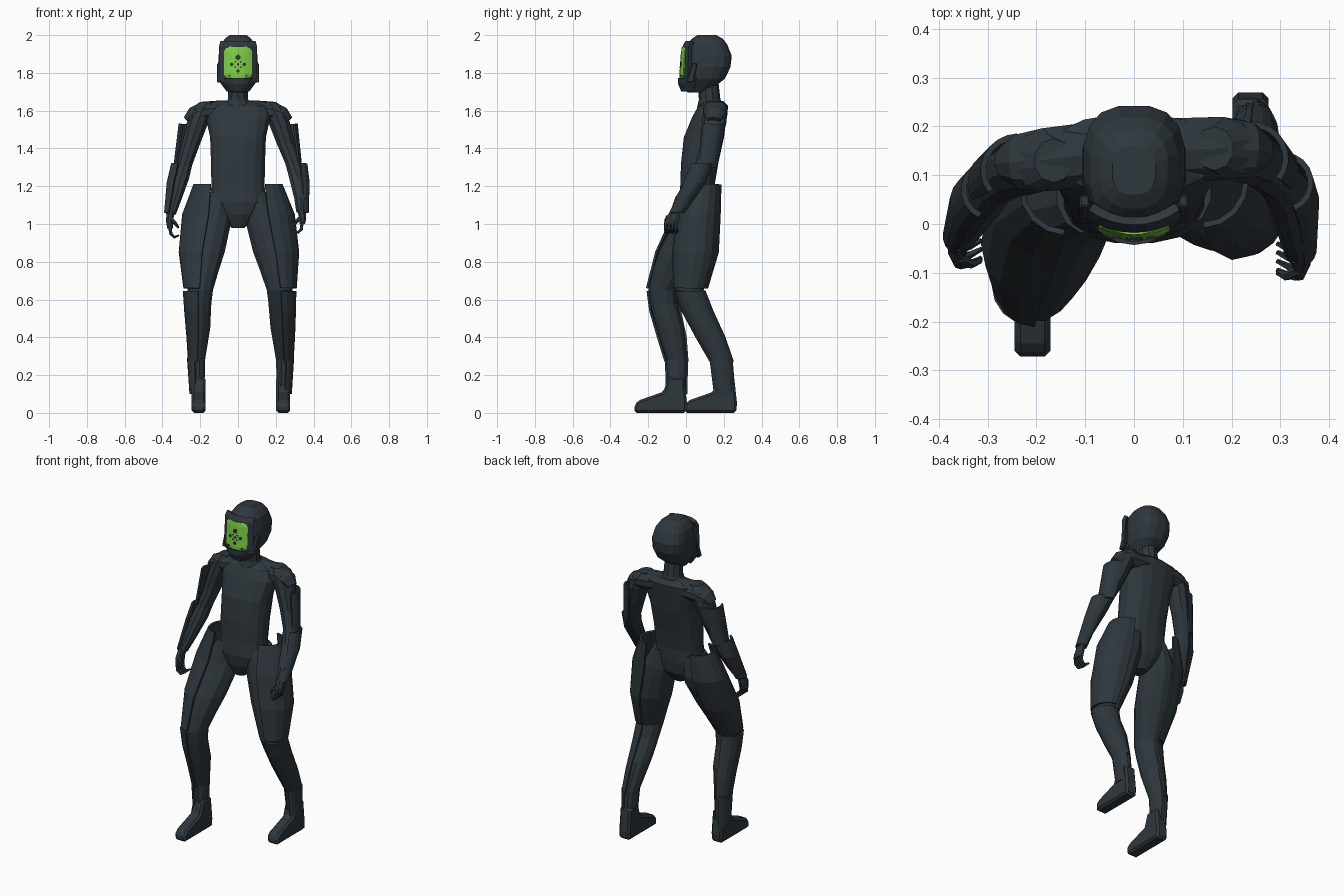
import bpy, bmesh, math
from mathutils import Vector


def material(name, rgb):
    m = bpy.data.materials.new(name)
    m.diffuse_color = (*rgb, 1)
    return m


SLATE = material("dark slate", (0.028, 0.038, 0.046))
GREEN = material("bright green", (0.21, 0.62, 0.06))


def finish(name, bm, mat):
    me = bpy.data.meshes.new(name)
    bm.to_mesh(me)
    bm.free()
    me.materials.append(mat)
    ob = bpy.data.objects.new(name, me)
    bpy.context.collection.objects.link(ob)
    return ob


def loft(name, rings, n=10, arc=None, power=1.0, tracked=False, thick=0.012, mat=SLATE):
    """Skin rings (x, y, z, rx, ry). arc=(mid, half) in degrees makes an open shell."""
    bm = bmesh.new()
    rows = []
    for i, (x, y, z, rx, ry) in enumerate(rings):
        quat = None
        if tracked:
            a, b = rings[max(i - 1, 0)], rings[min(i + 1, len(rings) - 1)]
            quat = (Vector(b[:3]) - Vector(a[:3])).to_track_quat('Z', 'Y')
        row = []
        for k in range(n + 1 if arc else n):
            if arc:
                t = math.radians(arc[0] - arc[1] + 2 * arc[1] * k / n)
            else:
                t = 2 * math.pi * (k + 0.5) / n
            c, s = math.cos(t), math.sin(t)
            p = Vector((math.copysign(abs(c) ** power, c) * rx,
                        math.copysign(abs(s) ** power, s) * ry, 0))
            if quat:
                p.rotate(quat)
            row.append(bm.verts.new(p + Vector((x, y, z))))
        rows.append(row)
    for r0, r1 in zip(rows, rows[1:]):
        m = len(r0)
        for k in range(n):
            bm.faces.new((r0[k], r0[(k + 1) % m], r1[(k + 1) % m], r1[k]))
    if not arc:
        bm.faces.new(rows[0])
        bm.faces.new(rows[-1])
    bmesh.ops.recalc_face_normals(bm, faces=bm.faces)
    ob = finish(name, bm, mat)
    if arc:
        mod = ob.modifiers.new("thickness", 'SOLIDIFY')
        mod.thickness, mod.offset = thick, 0
    return ob


def prism(name, profile, x0, x1, bevel=0.012):
    """Extrude a (y, z) side profile across x."""
    bm = bmesh.new()
    f = bm.faces.new([bm.verts.new((x0, y, z)) for y, z in profile])
    ext = bmesh.ops.extrude_face_region(bm, geom=[f])
    vs = [v for v in ext["geom"] if isinstance(v, bmesh.types.BMVert)]
    bmesh.ops.translate(bm, verts=vs, vec=(x1 - x0, 0, 0))
    bmesh.ops.recalc_face_normals(bm, faces=bm.faces)
    ob = finish(name, bm, SLATE)
    mod = ob.modifiers.new("bevel", 'BEVEL')
    mod.width, mod.segments = bevel, 1
    return ob


def rings(centres, radii):
    return [(*c, *r) for c, r in zip(centres, radii)]


# Head, neck, torso and shoulder yoke
loft("helmet", [(0, .11, 2.0, .045, .05), (0, .113, 1.982, .07, .082), (0, .112, 1.95, .092, .108),
                (0, .125, 1.89, .105, .119), (0, .12, 1.83, .107, .117), (0, .1, 1.77, .092, .108),
                (0, .065, 1.715, .055, .075), (0, .06, 1.695, .04, .05)], n=16, power=.75)
loft("neck", [(0, .135, 1.6, .085, .08), (0, .125, 1.66, .057, .057), (0, .115, 1.77, .052, .055)])
loft("torso", [(0, .15, 1.65, .09, .05), (0, .145, 1.625, .165, .08), (0, .125, 1.57, .175, .092),
               (0, .095, 1.46, .15, .108), (0, .072, 1.32, .145, .1), (0, .06, 1.2, .143, .092),
               (0, .055, 1.12, .15, .095), (0, .055, 1.05, .105, .085), (0, .045, .98, .035, .045)],
     n=16, power=.8)
loft("shoulder_yoke", [(-.265, .125, 1.545, .035, .03), (-.235, .128, 1.575, .058, .045),
                       (-.18, .132, 1.592, .068, .056), (-.08, .145, 1.6, .068, .055),
                       (.08, .152, 1.6, .068, .055), (.18, .155, 1.592, .068, .056),
                       (.235, .152, 1.575, .058, .045), (.265, .148, 1.545, .035, .03)], tracked=True)

# Face: frame, mask, jaw guard and painted marks
loft("face_frame", [(0, .135, 1.965, .14, .128), (0, .13, 1.94, .15, .138), (0, .13, 1.75, .15, .146)],
     n=8, arc=(-90, 39), thick=.02)
loft("face_mask", [(0, .13, 1.937, .12, .146), (0, .13, 1.915, .15, .149), (0, .13, 1.79, .15, .158),
                   (0, .13, 1.765, .11, .158)], n=8, arc=(-90, 28), thick=.012, mat=GREEN)
loft("jaw_guard", [(0, .06, 1.772, .1, .097), (0, .055, 1.745, .085, .092), (0, .045, 1.705, .055, .065)],
     n=10, arc=(-90, 88))
for i, (x, z, r) in enumerate([(0, 1.882, .015), (-.033, 1.845, .01), (.033, 1.845, .01),
                               (0, 1.845, .007), (-.014, 1.858, .005), (.014, 1.858, .005),
                               (-.014, 1.83, .005), (.014, 1.83, .005), (0, 1.81, .01),
                               (-.045, 1.785, .006), (.045, 1.785, .006)]):
    ry = .149 + .009 * (1.915 - z) / .125
    y = .13 - ry * math.sqrt(1 - (x / .15) ** 2) - .006
    loft(f"face_mark_{i}", [(x, y + .004, z, r, r), (x, y - .003, z, r, r)], n=6, tracked=True)
for s in (-1, 1):
    prism(f"cheek_guard_{s}", [(.06, 1.85), (.035, 1.85), (.0, 1.75), (.04, 1.75)],
          s * .09, s * .112, .004)

# Limb centre lines for the striding pose (left is -x)
ARM = {"left": [(-.165, .13, 1.645), (-.185, .13, 1.615), (-.213, .125, 1.54), (-.25, .11, 1.42),
                (-.285, .085, 1.31), (-.305, .06, 1.24), (-.335, .01, 1.13), (-.355, -.03, 1.05)],
       "right": [(.165, .155, 1.645), (.185, .155, 1.615), (.217, .15, 1.54), (.255, .13, 1.42),
                 (.292, .10, 1.32), (.315, .065, 1.25), (.333, -.015, 1.14), (.335, -.055, 1.06)]}
ARM_R = [(.04, .045), (.06, .063), (.06, .065), (.05, .055), (.044, .05), (.048, .052), (.038, .042), (.027, .03)]
LEG = {"left": [(-.095, .06, 1.17), (-.13, .05, 1.05), (-.145, .03, .99), (-.175, -.04, .85), (-.19, -.085, .75),
                (-.2, -.125, .65), (-.205, -.12, .58), (-.205, -.085, .45), (-.215, -.05, .28), (-.21, -.05, .12)],
       "right": [(.095, .07, 1.17), (.13, .065, 1.05), (.15, .06, .99), (.185, .05, .85), (.205, .035, .75),
                 (.22, .02, .65), (.225, .045, .58), (.23, .11, .45), (.242, .185, .28), (.238, .205, .12)]}
LEG_R = [(.065, .08), (.1, .1), (.108, .106), (.108, .108), (.09, .095), (.07, .076),
         (.066, .072), (.06, .074), (.042, .055), (.034, .05)]

# Armour shells: start points are stood off from the limbs
SHELL = {
    "left": {"thigh": [(-.14, .075, 1.21), (-.15, .045, 1.05), (-.185, -.04, .85), (-.2, -.12, .66)],
             "shin": [(-.208, -.125, .645), (-.208, -.11, .54), (-.208, -.075, .4), (-.213, -.05, .27)],
             "ankle": [(-.215, -.05, .29), (-.21, -.05, .1)],
             "upper_arm": [(-.235, .11, 1.53), (-.283, .085, 1.3)],
             "forearm": [(-.295, .07, 1.32), (-.318, .045, 1.22), (-.352, -.025, 1.06)]},
    "right": {"thigh": [(.14, .09, 1.21), (.155, .065, 1.05), (.195, .05, .85), (.222, .025, .66)],
              "shin": [(.225, .02, .645), (.23, .06, .54), (.237, .13, .4), (.242, .19, .27)],
              "ankle": [(.242, .185, .29), (.238, .205, .1)],
              "upper_arm": [(.237, .135, 1.53), (.28, .105, 1.3)],
              "forearm": [(.308, .085, 1.32), (.32, .045, 1.22), (.335, -.05, 1.06)]}}
SHELL_R = {"thigh": [(.09, .092), (.14, .113), (.123, .118), (.083, .086)],
           "shin": [(.078, .078), (.071, .079), (.059, .073), (.046, .058)],
           "ankle": [(.049, .058), (.041, .054)],
           "upper_arm": [(.074, .07), (.054, .056)],
           "forearm": [(.054, .056), (.054, .056), (.034, .036)]}
# How far each shell turns to the back, and half its sweep
SWEEP = {"thigh": (0, 88), "shin": (0, 88), "ankle": (0, 75), "upper_arm": (25, 62), "forearm": (10, 78)}

for side, s in (("left", -1), ("right", 1)):
    # Limbs
    loft(f"{side}_arm", rings(ARM[side], ARM_R))
    loft(f"{side}_leg", rings(LEG[side], LEG_R), n=12)
    # Shells on the outer side
    for part, centres in SHELL[side].items():
        turn, half = SWEEP[part]
        loft(f"{side}_{part}_shell", rings(centres, SHELL_R[part]), n=8, arc=(90 - s * (90 - turn), half))
    # Foot
    fx, fy = (-.208, 0) if s < 0 else (.239, .265)
    prism(f"{side}_foot", [(fy + a, z) for a, z in [
        (-.272, 0), (-.272, .045), (-.245, .068), (-.12, .112), (-.095, .19), (-.01, .19), (.005, .05), (0, 0)]],
        fx - .037, fx + .037)
    # Hand: palm, four curled fingers and a thumb
    hx, hy, hz = ARM[side][-1]
    drop = .075 if s < 0 else .06
    loft(f"{side}_palm", [(hx, hy, hz + .015, .024, .027), (hx + s * .008, hy - .015, hz - .03, .02, .04),
                          (hx + s * .005, hy - .025, hz - drop, .016, .038)], n=8)
    for i in range(4):
        y, z = hy + .003 - .018 * i, hz - drop
        loft(f"{side}_finger_{i}", [(hx + s * .006, y, z + .01, .01, .01), (hx, y - .003, z - .028, .009, .009),
                                    (hx - s * .018, y, z - .045, .008, .008),
                                    (hx - s * .042, y + .012, z - .035, .005, .005)], n=5, tracked=True)
    loft(f"{side}_thumb", [(hx, hy - .04, hz - .02, .011, .011), (hx - s * .022, hy - .052, hz - .045, .01, .01),
                           (hx - s * .04, hy - .045, hz - .07, .006, .006)], n=5, tracked=True)
